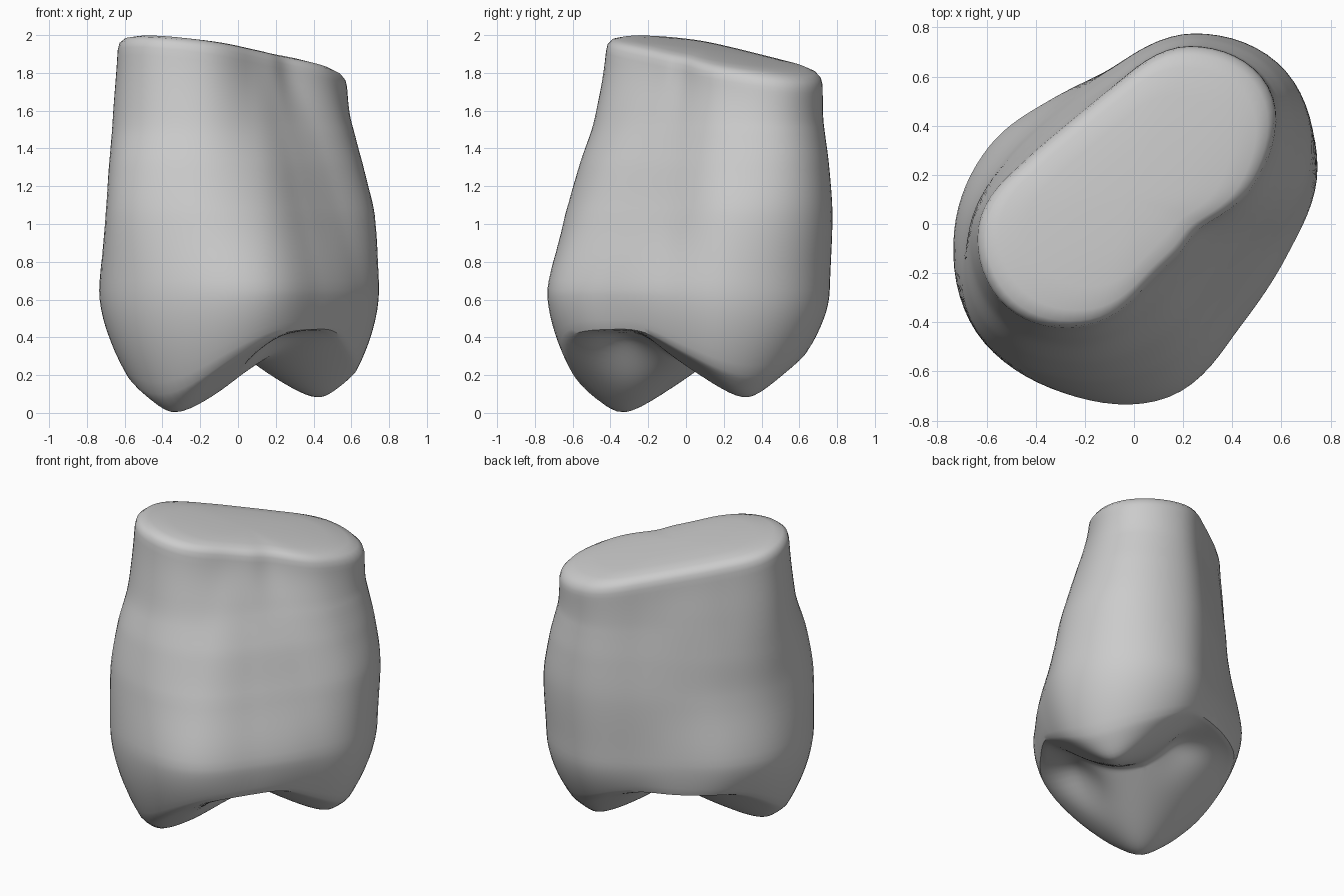
import bpy, bmesh
from math import sin, cos, radians, sqrt, exp

cube = bpy.data.objects.get("Cube")
if cube:
    bpy.data.objects.remove(cube)

AXIS = radians(40)          # long axis of the crown seen from above
CENTRE = (0.0, 0.1)
COLS, STEPS = 96, 8

# radii every 30 degrees from the long axis, with the height of each level
LEVELS = [
    (1.83, [.715, .665, .47, .41, .47, .645, .68, .55, .35, .29, .31, .52]),
    (1.55, [.725, .67, .485, .44, .50, .67, .72, .62, .455, .37, .395, .575]),
    (1.32, [.775, .70, .515, .465, .525, .68, .79, .705, .57, .46, .48, .65]),
    (1.05, [.81, .72, .54, .49, .55, .69, .835, .78, .68, .55, .56, .73]),
    (0.65, [.79, .705, .54, .53, .63, .745, .84, .84, .82, .675, .665, .76]),
]


def spline(a, b, c, d, t):
    return b + t / 2 * (c - a + t * (2*a - 5*b + 4*c - d + t * (3*(b - c) + d - a)))


def radius(radii, col):
    """Smooth closed curve through the radii."""
    pos = col / COLS * len(radii)
    i = int(pos)
    return spline(*[radii[(i + k) % len(radii)] for k in (-1, 0, 1, 2)], pos - i)


def to_axes(x, y):
    x, y = x - CENTRE[0], y - CENTRE[1]
    return x * cos(AXIS) + y * sin(AXIS), y * cos(AXIS) - x * sin(AXIS)


def cusp(u, v, x, y, z, side):
    """Rounded cone, steeper on its outer side."""
    cu, cv = to_axes(x, y)
    du, dv = u - cu, v - cv
    slope = 1.1 if du * side > 0 else 0.6
    return z + sqrt((slope * du)**2 + (0.8 * dv)**2 + 0.004) - 0.063


def smooth_min(a, b, k):
    h = max(k - abs(a - b), 0) / k
    return min(a, b) - h * h * k / 4


def biting_surface(u, v):
    z = smooth_min(cusp(u, v, -.34, -.34, 0, -1), cusp(u, v, .43, .32, .08, 1), 0.04)
    for pit_u, pit_v, depth in ((-.14, -.45, .1), (.05, .25, .06)):   # ends of the groove
        z += depth * exp(-((u - pit_u)**2 + (v - pit_v)**2) / 0.025)
    return smooth_min(z, 0.44, 0.06)


def tilted(u, z):
    return z - 0.16 * u * min(max((z - 1.5) / 0.33, 0), 1)


rings = []


def polar(col, r):
    a = radians(360 * col / COLS)
    return r * cos(a), r * sin(a)


def add_ring(radii, height):
    """One loop of points; height takes the column and its place on the axes."""
    ring = []
    for c, r in enumerate(radii):
        u, v = polar(c, r)
        ring.append((CENTRE[0] + u * cos(AXIS) - v * sin(AXIS),
                     CENTRE[1] + u * sin(AXIS) + v * cos(AXIS), height(c, u, v)))
    rings.append(ring)


outlines = [[radius(radii, c) for c in range(COLS)] for _, radii in LEVELS]
last = len(LEVELS) - 1

# cut top, slightly domed with a rounded rim
for s, z in ((.01, 1.925), (.4, 1.922), (.7, 1.915), (.88, 1.905), (.95, 1.89), (.99, 1.865)):
    add_ring([r * s for r in outlines[0]], lambda c, u, v: tilted(u, z))

# side wall
for i in range(last):
    near = [min(max(i + k, 0), last) for k in (-1, 0, 1, 2)]
    for step in range(STEPS):
        t = step / STEPS
        z = LEVELS[i][0] * (1 - t) + LEVELS[i + 1][0] * t
        add_ring([spline(*[outlines[n][c] for n in near], t) for c in range(COLS)],
                 lambda c, u, v: tilted(u, z))

# wall curving in to the rim of the biting surface
belly = outlines[-1]
rim = [r * (0.95 - 0.15 * polar(c, 1)[0]**2) for c, r in enumerate(belly)]
rim_z = [biting_surface(*polar(c, r)) for c, r in enumerate(rim)]
for step in range(STEPS):
    t = step / STEPS
    add_ring([b + (r - b) * t**1.8 for b, r in zip(belly, rim)],
             lambda c, u, v: LEVELS[-1][0] * (1 - t) + rim_z[c] * t)

# underside with two cusps and the groove between
for step in range(31):
    s = max(1 - step / 30, 0.005)
    add_ring([r * s for r in rim], lambda c, u, v: biting_surface(u, v))

bm = bmesh.new()
grid = [[bm.verts.new(p) for p in ring] for ring in rings]
for upper, lower in zip(grid, grid[1:]):
    for c in range(COLS):
        n = (c + 1) % COLS
        bm.faces.new((upper[c], lower[c], lower[n], upper[n]))
bm.faces.new(grid[0])
bm.faces.new(grid[-1][::-1])
bmesh.ops.recalc_face_normals(bm, faces=bm.faces)
mesh = bpy.data.meshes.new("tooth_crown")
bm.to_mesh(mesh)
bm.free()

crown = bpy.data.objects.new("tooth_crown", mesh)
bpy.context.collection.objects.link(crown)

# soften the biting surface and rim
soften = crown.modifiers.new("soften", 'SMOOTH')
soften.factor, soften.iterations = 0.5, 3

mat = bpy.data.materials.new("light_grey")
mat.use_nodes = True
grey = (0.6, 0.6, 0.6, 1)
mat.diffuse_color = grey
mat.node_tree.nodes["Principled BSDF"].inputs["Base Color"].default_value = grey
mesh.materials.append(mat)

bpy.ops.object.select_all(action='DESELECT')
crown.select_set(True)
bpy.context.view_layer.objects.active = crown
bpy.ops.object.shade_smooth_by_angle(angle=radians(50))
